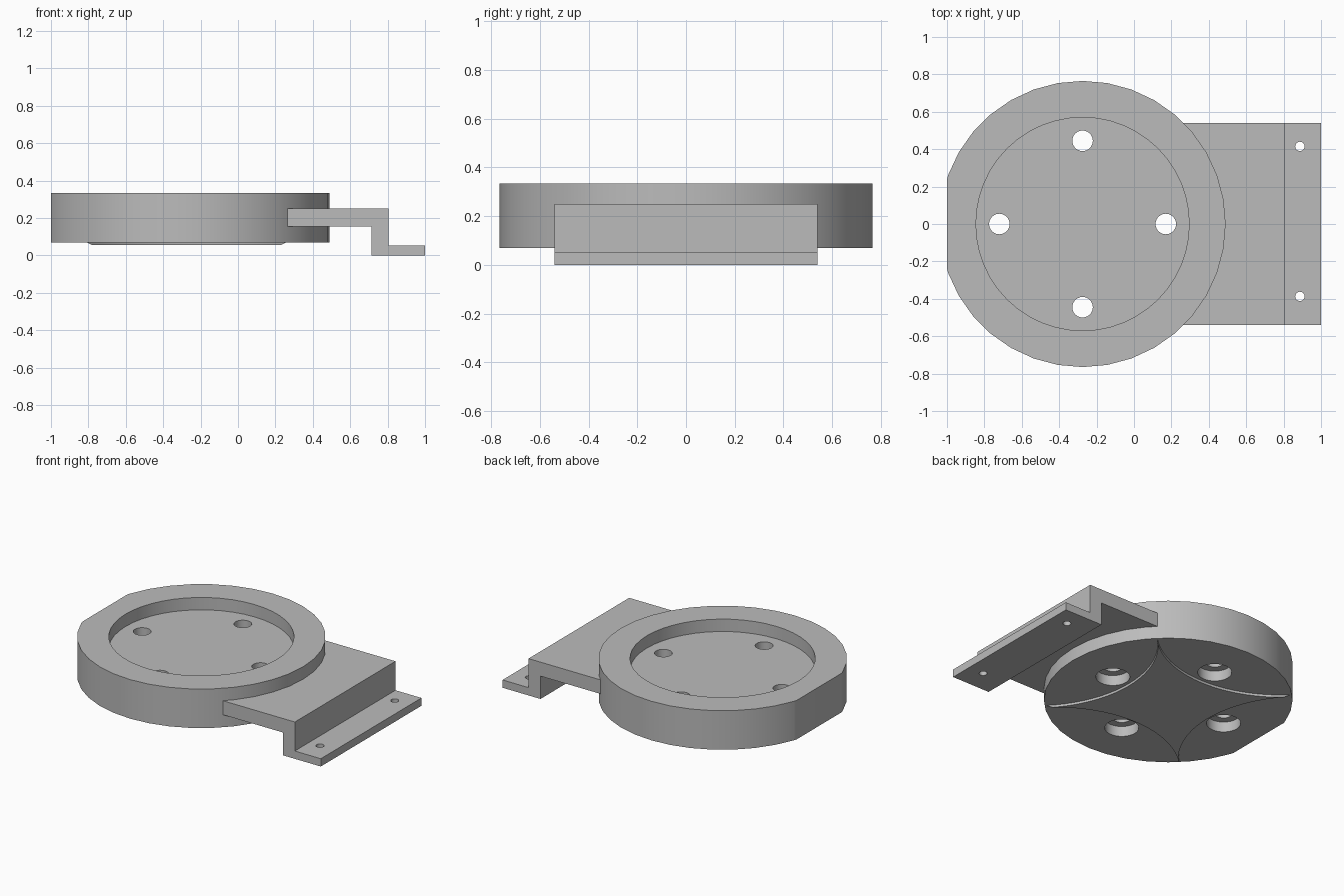
import bpy
import bmesh
import math

CX = -0.275      # disc axis
R = 0.765        # disc radius
HOLE = 0.445     # distance of the bolt holes from the disc axis

cube = bpy.data.objects.get("Cube")
if cube:
    bpy.data.objects.remove(cube, do_unlink=True)

grey = bpy.data.materials.new("plain grey")
grey.use_nodes = True
grey.diffuse_color = (0.5, 0.5, 0.5, 1)
grey.node_tree.nodes["Principled BSDF"].inputs["Base Color"].default_value = (0.5, 0.5, 0.5, 1)


def make(name, bm):
    bmesh.ops.recalc_face_normals(bm, faces=bm.faces)
    mesh = bpy.data.meshes.new(name)
    bm.to_mesh(mesh)
    bm.free()
    mesh.materials.append(grey)
    obj = bpy.data.objects.new(name, mesh)
    bpy.context.collection.objects.link(obj)
    return obj


def cylinder(name, x, y, radius, z0, z1, sides):
    bpy.ops.mesh.primitive_cylinder_add(vertices=sides, radius=radius, depth=z1 - z0,
                                        location=(x, y, (z0 + z1) / 2))
    obj = bpy.context.object
    obj.name = name
    obj.data.materials.append(grey)
    return obj


def activate(obj):
    bpy.ops.object.select_all(action='DESELECT')
    obj.select_set(True)
    bpy.context.view_layer.objects.active = obj


def cut(target, cutter):
    cutter.hide_render = True
    mod = target.modifiers.new("cut", 'BOOLEAN')
    mod.operation = 'DIFFERENCE'
    mod.solver = 'EXACT'
    mod.object = cutter
    activate(target)
    bpy.ops.object.modifier_apply(modifier=mod.name)
    bpy.data.objects.remove(cutter, do_unlink=True)


def smooth(obj):
    activate(obj)
    bpy.ops.object.shade_smooth_by_angle(angle=math.radians(30))


# Disc with a shallow round recess
disc = cylinder("disc_body", CX, 0, R, 0.07, 0.335, 36)
cut(disc, cylinder("recess_cutter", CX, 0, 0.57, 0.251, 0.5, 48))

# Flat on the outer side of the disc
bpy.ops.mesh.primitive_cube_add(size=2, location=(-2, 0, 0))
cut(disc, bpy.context.object)

# Four counterbored bolt holes
for i in range(4):
    a = i * math.pi / 2
    x, y = CX + HOLE * math.cos(a), HOLE * math.sin(a)
    cut(disc, cylinder("hole_cutter", x, y, 0.055, -0.1, 0.5, 24))
    cut(disc, cylinder("counterbore_cutter", x, y, 0.105, -0.1, 0.14, 32))
smooth(disc)


# Raised four-pointed pad underneath, bounded by four tangent arcs
def star_ring(bm, radius, z, steps=20):
    c = R * math.sqrt(2)
    d = (R - math.sqrt(radius ** 2 - R ** 2)) / math.sqrt(2)
    half = math.atan2(d, c - d)
    ring = []
    for q in range(4):
        turn = q * math.pi / 2
        for i in range(steps):
            t = half * (2 * i / steps - 1)
            x, y = c - radius * math.cos(t), radius * math.sin(t)
            ring.append(bm.verts.new((CX + x * math.cos(turn) - y * math.sin(turn),
                                      x * math.sin(turn) + y * math.cos(turn), z)))
    return ring


bm = bmesh.new()
low, high = star_ring(bm, 0.7667, 0.055), star_ring(bm, 0.76503, 0.071)
bm.faces.new(low)
bm.faces.new(high)
for i in range(len(low)):
    j = (i + 1) % len(low)
    bm.faces.new((low[i], low[j], high[j], high[i]))
smooth(make("star_pad", bm))

# Stepped bracket: profile in x and z, extruded along y
profile = [(0.265, 0.155), (0.715, 0.155), (0.715, 0), (1, 0),
           (1, 0.053), (0.805, 0.053), (0.805, 0.25), (0.265, 0.25)]
bm = bmesh.new()
face = bm.faces.new([bm.verts.new((x, -0.54, z)) for x, z in profile])
out = bmesh.ops.extrude_face_region(bm, geom=[face])
bmesh.ops.translate(bm, vec=(0, 1.08, 0),
                    verts=[v for v in out["geom"] if isinstance(v, bmesh.types.BMVert)])
bracket = make("mounting_bracket", bm)

# Screw holes in the foot of the bracket
for y in (-0.387, 0.415):
    cut(bracket, cylinder("screw_cutter", 0.887, y, 0.025, -0.1, 0.12, 20))
smooth(bracket)
